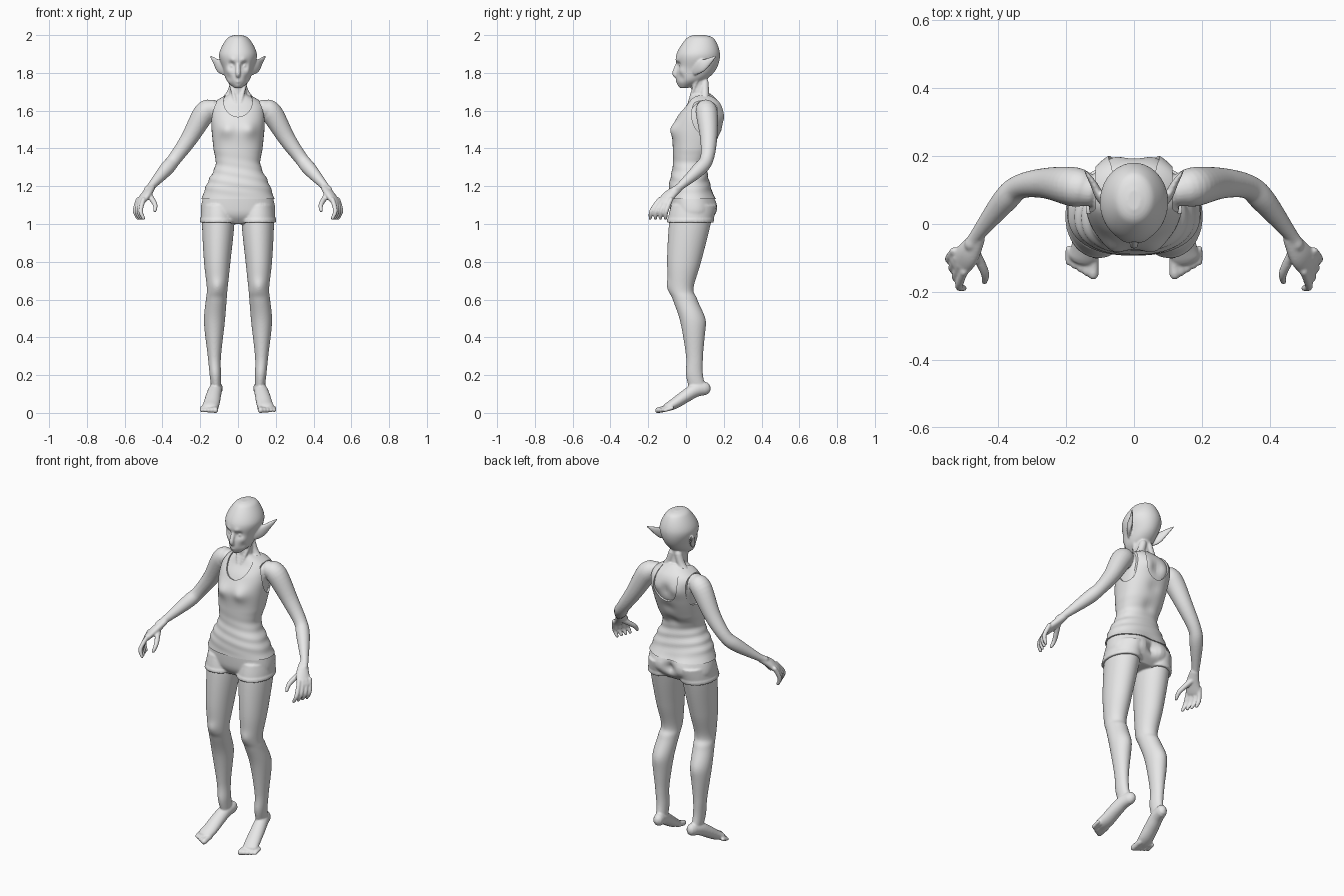
import bpy, bmesh, math
from mathutils import Vector

if "Cube" in bpy.data.objects:
    bpy.data.objects.remove(bpy.data.objects["Cube"])

tone = (.8, .8, .8, 1)
grey = bpy.data.materials.new("pale_grey")
grey.use_nodes = True
grey.diffuse_color = tone
grey.node_tree.nodes["Principled BSDF"].inputs["Base Color"].default_value = tone

X, Y, Z = Vector((1, 0, 0)), Vector((0, 1, 0)), Vector((0, 0, 1))
BOTH, MIDDLE = (1, -1), (1,)


def spline(rows, steps):
    """Catmull-Rom through rows of numbers."""
    out = []
    last = len(rows) - 1
    for i in range(last):
        before, start, end, after = (rows[max(0, min(last, i + k))] for k in range(-1, 3))
        for step in range(steps):
            t = step / steps
            out.append([q + t / 2 * (r - p + t * (2 * p - 5 * q + 4 * r - s + t * (3 * (q - r) + s - p)))
                        for p, q, r, s in zip(before, start, end, after)])
    return out + [list(rows[last])]


def skin(bm, rings, side):
    """Bridge closed rings of points and cap both ends."""
    loops = [[bm.verts.new((p.x * side, p.y, p.z)) for p in ring] for ring in rings]
    for lower, upper in zip(loops, loops[1:]):
        for i in range(len(lower)):
            bm.faces.new((lower[i - 1], lower[i], upper[i], upper[i - 1]))
    bm.faces.new(loops[0])
    bm.faces.new(loops[-1])


def oval(centre, across, along, width, depth, segments, power=2):
    """Points of a rounded, slightly boxy ring."""
    points = []
    for i in range(segments):
        co, si = math.cos(math.tau * i / segments), math.sin(math.tau * i / segments)
        points.append(centre + across * math.copysign(abs(co) ** (2 / power), co) * width
                      + along * math.copysign(abs(si) ** (2 / power), si) * depth)
    return points


def stack(bm, rows, low=-1, high=3, grow=0, power=2, steps=10, sides=MIDDLE):
    """Level ovals from rows of height, left and right limits, front and back limits."""
    rings = []
    for z, inner, outer, front, back in spline(rows, steps):
        if low <= z <= high:
            centre = Vector(((inner + outer) / 2, (front + back) / 2, z))
            rings.append(oval(centre, X, Y, (outer - inner) / 2 + grow, (back - front) / 2 + grow, 56, power))
    for side in sides:
        skin(bm, rings, side)


def tube(bm, rows, hint, sides=BOTH, flat=(1, 1), domed=True):
    """Ovals square to a path of x, y, z, radius; flat thins them from start to end."""
    path = spline(rows, 6)
    last = len(path) - 1
    rings = []
    for i, (x, y, z, width) in enumerate(path):
        ahead = (Vector(path[min(i + 1, last)][:3]) - Vector(path[max(i - 1, 0)][:3])).normalized()
        across = (hint - ahead * hint.dot(ahead)).normalized()
        depth = width * (flat[0] + (flat[1] - flat[0]) * i / last)
        caps = [(0, 1)]
        if domed and i == 0:
            caps = [(-1, .3), (-.6, .8), (0, 1)]
        elif domed and i == last:
            caps = [(0, 1), (.6, .8), (1, .3)]
        for shift, scale in caps:
            centre = Vector((x, y, z)) + ahead * min(width, depth) * shift
            rings.append(oval(centre, across, ahead.cross(across), width * scale, depth * scale, 24))
    for side in sides:
        skin(bm, rings, side)


def sculpt(bm, dents):
    """Push the surface forward or back around points, on both sides."""
    for x, y, z, radius, push in dents:
        for side in BOTH if x else MIDDLE:
            centre = Vector((x * side, y, z))
            for v in bm.verts:
                v.co.y += push * math.exp(-(v.co - centre).length_squared / radius ** 2)


def finish(bm, name, voxel=0):
    """Make the object, blending its pieces into one skin if a voxel size is given."""
    bmesh.ops.recalc_face_normals(bm, faces=bm.faces)
    for face in bm.faces:
        face.smooth = True
    mesh = bpy.data.meshes.new(name)
    bm.to_mesh(mesh)
    bm.free()
    mesh.materials.append(grey)
    ob = bpy.data.objects.new(name, mesh)
    bpy.context.collection.objects.link(ob)
    if voxel:
        blend = ob.modifiers.new("blend", 'REMESH')
        blend.mode, blend.voxel_size, blend.use_smooth_shade = 'VOXEL', voxel, True
        soften = ob.modifiers.new("soften", 'SMOOTH')
        soften.factor, soften.iterations = .5, 4
    return ob


def symmetric(rows):
    return [(z, -width, width, front, back) for z, width, front, back in rows]


# Profiles shared by skin and clothes
torso = symmetric([(1.69, .04, .03, .13), (1.64, .12, .01, .18), (1.58, .135, -.03, .195), (1.5, .13, -.06, .18),
                   (1.4, .12, -.06, .14), (1.31, .11, -.06, .1), (1.2, .16, -.08, .12), (1.09, .19, -.08, .15),
                   (1.04, .18, -.07, .14), (1, .12, -.04, .1)])
leg = [(1.1, .03, .18, -.07, .14), (1, .02, .19, -.09, .13), (.8, .04, .18, -.1, .08), (.66, .055, .165, -.09, .04),
       (.6, .06, .17, -.07, .06), (.48, .07, .18, -.03, .1), (.3, .09, .16, 0, .09), (.2, .09, .15, 0, .09),
       (.12, .09, .14, .02, .11)]
skull = symmetric([(2, .02, .04, .1), (1.98, .06, 0, .15), (1.9, .1, -.05, .18), (1.82, .08, -.05, .16),
                   (1.76, .06, -.05, .1), (1.72, .02, -.03, .01)])

# Chest, shoulder blades, seat and spine
torso_dents = [(.06, -.06, 1.5, .04, -.02), (.06, .19, 1.57, .04, .01), (.08, .15, 1.1, .06, .015),
               (0, .16, 1.08, .03, -.03)]
torso_dents += [(0, (z - 1) * .35, z, .035, -.01) for z in (1.36, 1.46, 1.56)]
# Eye sockets, brows, cheekbones, cheeks and chin
face_dents = [(.035, -.05, 1.84, .02, .02), (.03, -.05, 1.865, .015, -.01), (.06, -.02, 1.81, .02, -.01),
              (.05, -.03, 1.77, .02, .01), (0, -.04, 1.73, .015, -.006)]
# Kneecaps and calves
leg_dents = [(.11, -.09, .67, .035, -.01), (.12, .1, .49, .05, .006)]

# Body: torso, legs and head
body = bmesh.new()
stack(body, torso, power=2.3)
stack(body, leg, sides=BOTH)
stack(body, skull)
sculpt(body, torso_dents + face_dents + leg_dents)

# Neck, its muscles and the collarbones
tube(body, [(0, .08, 1.83, .045), (0, .07, 1.73, .042), (0, .08, 1.64, .05)], X, MIDDLE)
tube(body, [(.045, .06, 1.77, .012), (.012, .016, 1.64, .008)], X)
tube(body, [(.02, .1, 1.75, .02), (.04, .1, 1.69, .022), (.08, .1, 1.64, .022)], Y)
tube(body, [(.015, .018, 1.63, .008), (.07, .03, 1.64, .007)], Z)

# Nose, lips, eyeballs and pointed ears
tube(body, [(0, -.04, 1.855, .01), (0, -.06, 1.8, .013), (0, -.05, 1.78, .01)], X, MIDDLE)
for height in (1.753, 1.764):
    tube(body, [(-.02, -.035, height, .004), (0, -.048, height, .006), (.02, -.035, height, .004)], Z, MIDDLE)
tube(body, [(.033, -.024, 1.836, .012), (.033, -.02, 1.836, .012)], X)
tube(body, [(.07, .04, 1.82, .035), (.1, .08, 1.835, .033), (.12, .12, 1.86, .02), (.147, .16, 1.89, .004)],
     Z, flat=(.3, .6))

# Arms
tube(body, [(.14, .1, 1.61, .05), (.18, .11, 1.585, .058), (.26, .12, 1.45, .045), (.335, .11, 1.345, .036),
            (.38, .07, 1.29, .037), (.46, -.03, 1.2, .021), (.48, -.06, 1.18, .02)], Y)

# Hands: palm, four fingers and thumb
tube(body, [(.46, -.04, 1.19, .024), (.49, -.09, 1.15, .038), (.52, -.12, 1.11, .042)], X + 2 * Y, flat=(.8, .35))
for finger in range(4):
    x, y = .5 + .01 * finger, -.14 + .02 * finger
    tube(body, [(x, y, 1.13, .012), (x + .015, y * 1.3, 1.07, .012), (x, y * 1.35, 1.03, .009)], X)
tube(body, [(.475, -.07, 1.16, .016), (.44, -.14, 1.105, .013), (.44, -.17, 1.07, .009)], X)

# Feet and toes
tube(body, [(.11, .1, .13, .03), (.12, .05, .12, .036), (.13, 0, .09, .04), (.14, -.06, .05, .043),
            (.15, -.1, .03, .043)], X, flat=(1.2, .5))
for toe in range(5):
    x, radius = .12 + .018 * toe, .016 - .0015 * toe
    tube(body, [(x, -.09 + .004 * toe, .026, radius), (x, -.148 + .009 * toe, .014, radius)], X)
finish(body, "body", .005)

# Shorts with a thicker hem on each leg
shorts = bmesh.new()
stack(shorts, torso, high=1.17, grow=.006, power=2.3)
stack(shorts, leg, low=1.005, grow=.009, sides=BOTH, steps=40)
stack(shorts, leg, low=1.005, high=1.025, grow=.013, sides=BOTH, steps=40)
sculpt(shorts, torso_dents)
finish(shorts, "shorts", .006)

# Tank top with a soft hem and folds at the waist
tank = bmesh.new()
stack(tank, torso, low=1.125, grow=.01, power=2.3, steps=12)
sculpt(tank, torso_dents)
for v in tank.verts:
    x, y, z = v.co
    fold = .02 * math.exp(-((z - 1.25) / .08) ** 2) * math.sin(z * 120 + x * 22)
    hem = .03 * max(0, 1 - (z - 1.12) / .03)
    v.co.xy *= 1 + fold + hem
top = finish(tank, "tank_top")

# Neck and arm openings
neck = bmesh.new()
tube(neck, [(0, -.3, 1.75, .076), (0, .4, 1.53, .076)], X, MIDDLE, flat=(1.3, 1.3), domed=False)
armholes = bmesh.new()
tube(armholes, [(.114, .1, 1.58, .07), (.3, .1, 1.58, .07)], Y, flat=(1.5, 1.5), domed=False)
bpy.context.view_layer.objects.active = top
top.select_set(True)
for cutter in (finish(neck, "neck_cutter"), finish(armholes, "armhole_cutter")):
    cutter.hide_render = True
    opening = top.modifiers.new("opening", 'BOOLEAN')
    opening.operation, opening.object, opening.solver = 'DIFFERENCE', cutter, 'EXACT'
    bpy.ops.object.modifier_apply(modifier=opening.name)
    bpy.data.objects.remove(cutter)
bpy.ops.object.shade_smooth_by_angle(angle=math.radians(40))
